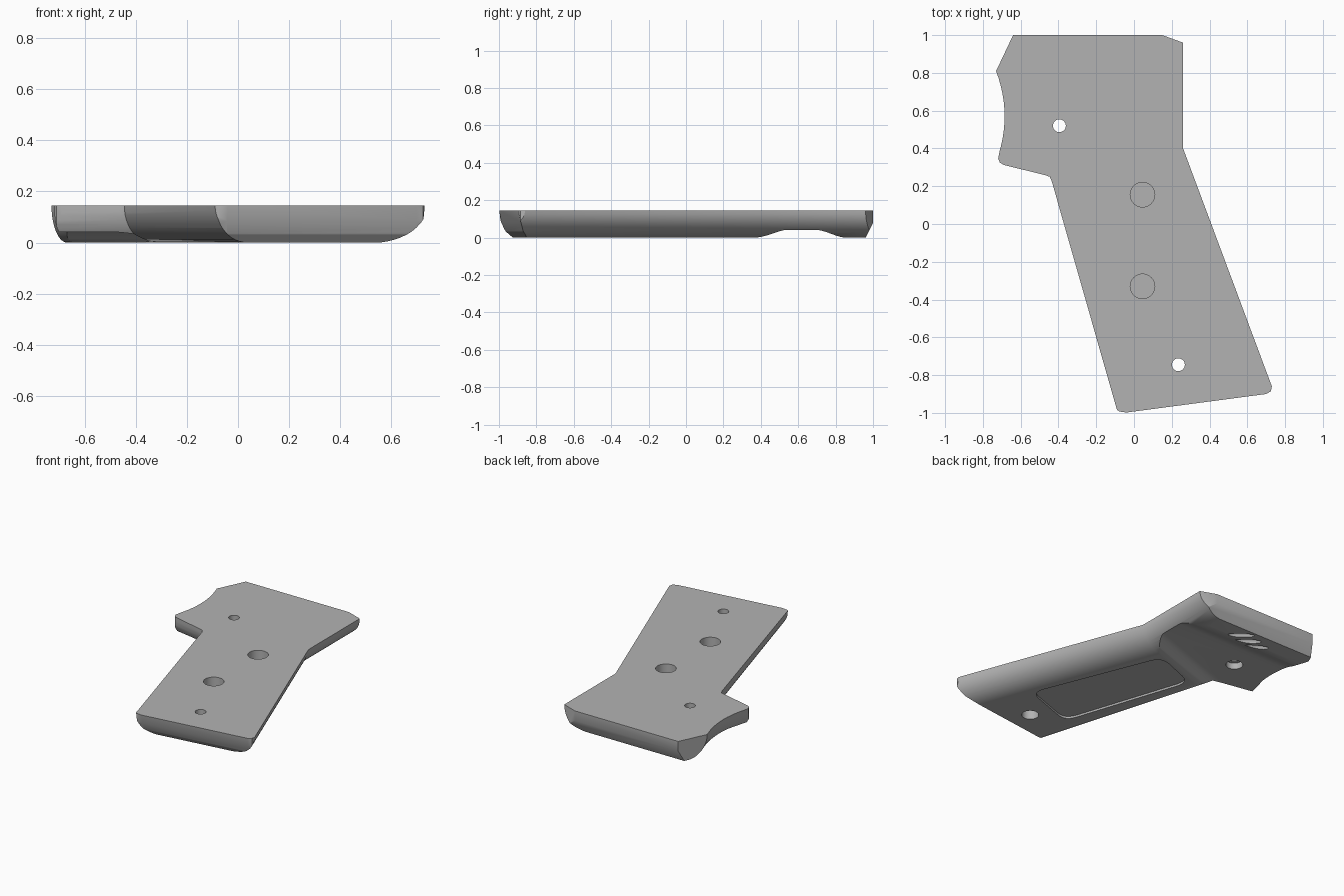
import bpy, bmesh, math
from mathutils import Vector, Matrix

TOP = 0.145
if "Cube" in bpy.data.objects:
    bpy.data.objects.remove(bpy.data.objects["Cube"])

grey = bpy.data.materials.new("plain grey")
grey.use_nodes = True
grey.diffuse_color = (0.45, 0.45, 0.45, 1)
grey.node_tree.nodes["Principled BSDF"].inputs["Base Color"].default_value = grey.diffuse_color


def finish(name, bm):
    bmesh.ops.recalc_face_normals(bm, faces=bm.faces)
    mesh = bpy.data.meshes.new(name)
    bm.to_mesh(mesh)
    bm.free()
    mesh.materials.append(grey)
    obj = bpy.data.objects.new(name, mesh)
    bpy.context.collection.objects.link(obj)
    return obj


def loft(name, rings):
    """Closed solid through matching rings of points."""
    bm = bmesh.new()
    rows = [[bm.verts.new(p) for p in ring] for ring in rings]
    n = len(rows[0])
    for a, b in zip(rows, rows[1:]):
        for i in range(n):
            j = (i + 1) % n
            bm.faces.new((a[i], a[j], b[j], b[i]))
    bm.faces.new(rows[0][::-1])
    bm.faces.new(rows[-1])
    return finish(name, bm)


def prism(name, pts, z0, z1):
    return loft(name, [[(x, y, z) for x, y in pts] for z in (z0, z1)])


def disc(name, x, y, r, z0, z1):
    turn = [2 * math.pi * i / 40 for i in range(40)]
    return prism(name, [(x + r * math.cos(a), y + r * math.sin(a)) for a in turn], z0, z1)


def rounded(corners, r, steps=6):
    """Polygon with its corners rounded by short curves."""
    out = []
    for i, c in enumerate(corners):
        c = Vector(c)
        a = c + (Vector(corners[i - 1]) - c).normalized() * r
        b = c + (Vector(corners[(i + 1) % len(corners)]) - c).normalized() * r
        for k in range(steps + 1):
            t = k / steps
            out.append(a * (1 - t) ** 2 + c * 2 * t * (1 - t) + b * t * t)
    return out


def edge_cutter(name, path, widths, profile):
    """Sweep the waste outside an edge profile along a mitred path, body on the left."""
    pts = [Vector(p) for p in path]
    pts.insert(0, pts[0] + (pts[0] - pts[1]).normalized() * 0.25)
    pts.append(pts[-1] + (pts[-1] - pts[-2]).normalized() * 0.25)
    widths = [widths[0], *widths, widths[-1]]
    dirs = [(b - a).normalized() for a, b in zip(pts, pts[1:])]
    rings = []
    for i, p in enumerate(pts):
        d0, d1 = dirs[max(i - 1, 0)], dirs[min(i, len(dirs) - 1)]
        n0, n1 = Vector((-d0.y, d0.x)), Vector((-d1.y, d1.x))
        m = (n0 + n1) / (1 + n0.dot(n1))
        w = widths[i]
        section = [(-0.03, -0.05), (-0.03, 0.16), (-0.005, 0.15)]
        section += [(w * f, z) for f, z in profile] + [(w + 0.02, -0.05)]
        rings.append([(*(p + m * o), z) for o, z in section])
    return loft(name, rings)


def volume(mesh):
    bm = bmesh.new()
    bm.from_mesh(mesh)
    size = bm.calc_volume()
    bm.free()
    return size


def cut(body, tool):
    """Subtract the tool, taking the first solver that leaves a sound solid."""
    for solver in ("EXACT", "MANIFOLD"):
        mod = body.modifiers.new("cut", "BOOLEAN")
        mod.operation, mod.solver, mod.object = "DIFFERENCE", solver, tool
        graph = bpy.context.evaluated_depsgraph_get()
        graph.update()
        mesh = bpy.data.meshes.new_from_object(body.evaluated_get(graph), depsgraph=graph)
        body.modifiers.remove(mod)
        if volume(mesh) > 0.6 * volume(body.data):
            body.data = mesh
            break
    bpy.data.objects.remove(tool)


# Outline of the grip panel, with the scooped edge of the head
def scoop(y):
    return -0.685 - 0.045 * ((y - 0.57) / 0.24) ** 2


arc = [(scoop(0.81 - 0.04 * i), 0.81 - 0.04 * i) for i in range(12)]
outline = [(-0.09, -0.985), (-0.075, -0.993), (-0.04, -0.998), (0.70, -0.9), (0.725, -0.885),
           (0.73, -0.86), (0.26, 0.40), (0.26, 0.96), (0.15, 1.0), (-0.64, 1.0), *arc,
           (-0.719, 0.345), (-0.71, 0.325), (-0.69, 0.313), (-0.465, 0.257), (-0.445, 0.247), (-0.435, 0.225)]
panel = prism("grip_panel", outline, 0, TOP)

# Rounded long edges
steps = [math.pi / 2 * i / 12 for i in range(13)]
ellipse = [(1 - math.cos(a), TOP - (TOP + 0.0005) * math.sin(a)) for a in steps]
cut(panel, edge_cutter("right_round", [(0.73, -0.86), (0.26, 0.40), (0.26, 0.96)],
                       [0.18, 0.18, 0.18], ellipse))
bow = arc[:9]
cut(panel, edge_cutter("left_round", [*bow, (-0.725, 0.32), (-0.445, 0.25), (-0.09, -0.985)],
                       [0.1] * len(bow) + [0.07, 0.13, 0.145], ellipse))

# Shaped bottom and top ends
cut(panel, edge_cutter("bottom_end", [(-0.04, -0.998), (0.70, -0.9)], [0.065, 0.065],
                       [(0, TOP), (0.2, 0.085), (0.5, 0.035), (1, -0.0005)]))
cut(panel, edge_cutter("top_end", [(0.26, 1.0), (-0.64, 1.0)], [0.04, 0.04],
                       [(-0.1, TOP), (-0.1, 0.086), (1, -0.0005)]))

# Shallow thumb hollow across the head, slanted on its grip side
ramp = [(i / 10, 0.042 * (3 - 0.2 * i) * (i / 10) ** 2 - 0.0005) for i in range(11)]
low = [(0.33 + 0.14 * t, z, 0.35) for t, z in ramp]
high = [(0.86 - 0.17 * t, z, 0) for t, z in reversed(ramp)]
section = [(0.33, -0.05, 0.35), *low, *high, (0.86, -0.05, 0)]
cut(panel, loft("hollow", [[(x, y + k * x, z) for y, z, k in section] for x in (-0.9, 0.5)]))

# Recessed field on the outer face
field = rounded([(0.02, -0.66), (0.41, -0.52), (0.06, 0.35), (-0.27, 0.22)], 0.09)
cut(panel, prism("field", field, -0.05, 0.014))

# Screw holes with counterbores, and blind pockets in the flat face
for x, y in ((-0.395, 0.52), (0.235, -0.745)):
    cut(panel, disc("bore", x, y, 0.034, -0.1, 0.3))
    cut(panel, disc("counterbore", x, y, 0.054, -0.1, 0.085))
for y in (0.155, -0.33):
    cut(panel, disc("pocket", 0.045, y, 0.065, 0.08, 0.3))

# Three slanted finger grooves on the head
for i in range(3):
    bm = bmesh.new()
    place = Matrix.Translation((-0.14 - 0.085 * i, 0.89 - 0.03 * i, 0.0))
    shape = Matrix.Rotation(math.radians(145), 4, "Z") @ Matrix.Diagonal((0.085, 0.024, 0.025, 1))
    bmesh.ops.create_uvsphere(bm, u_segments=20, v_segments=12, radius=1, matrix=place @ shape)
    cut(panel, finish("groove", bm))

bpy.ops.object.select_all(action="DESELECT")
panel.select_set(True)
bpy.context.view_layer.objects.active = panel
bpy.ops.object.shade_smooth_by_angle(angle=math.radians(30))
